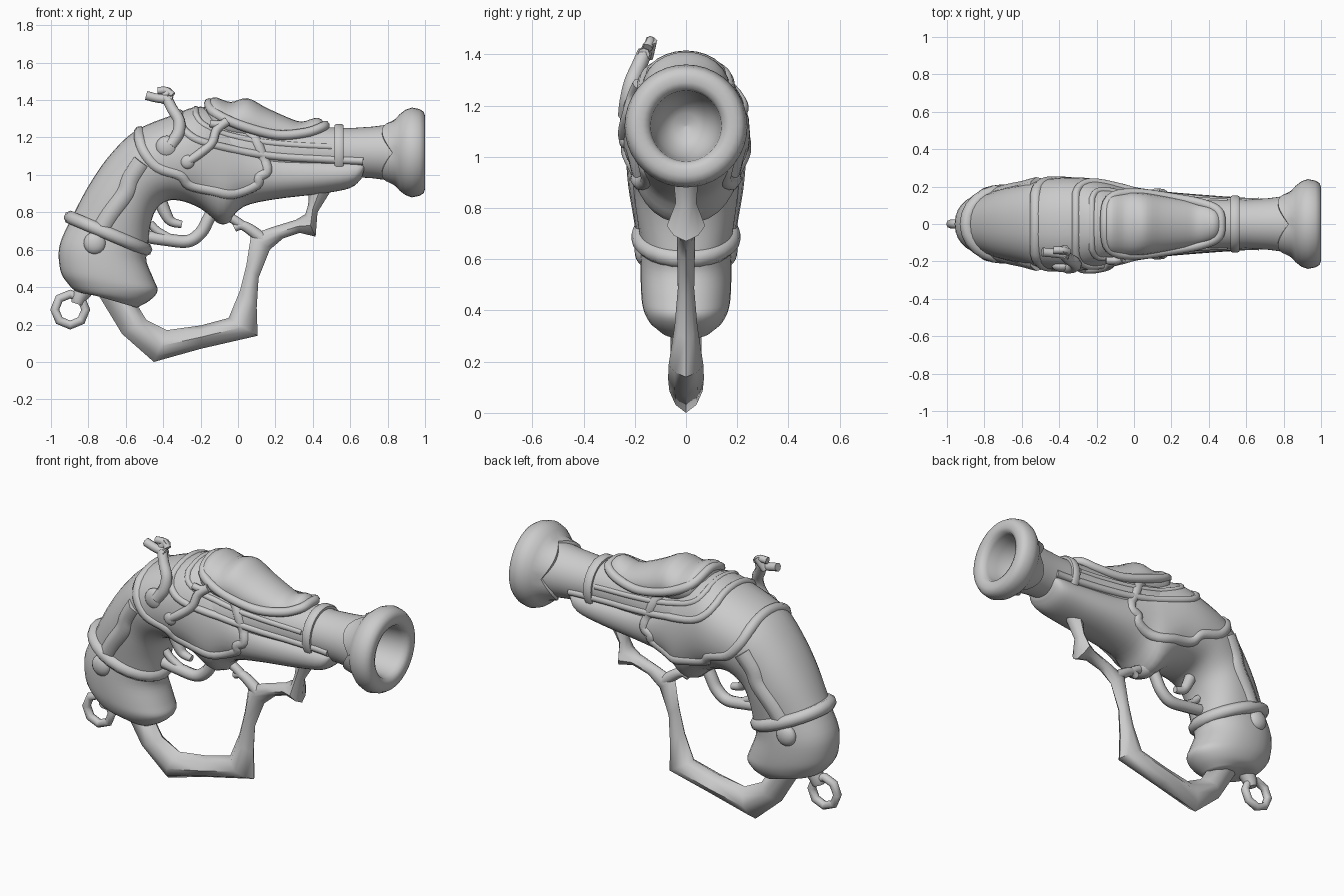
import bpy, bmesh, math
from mathutils import Vector
from mathutils.bvhtree import BVHTree

if "Cube" in bpy.data.objects:
    bpy.data.objects.remove(bpy.data.objects["Cube"])

GREY = (0.6, 0.6, 0.6, 1)
metal = bpy.data.materials.new("plain_grey")
metal.use_nodes = True
metal.diffuse_color = GREY
metal.node_tree.nodes["Principled BSDF"].inputs["Base Color"].default_value = GREY


def finish(name, mesh, angle=50):
    """Link a mesh as a smooth shaded part."""
    ob = bpy.data.objects.new(name, mesh)
    bpy.context.collection.objects.link(ob)
    mesh.materials.clear()
    mesh.materials.append(metal)
    bpy.ops.object.select_all(action='DESELECT')
    ob.select_set(True)
    bpy.context.view_layer.objects.active = ob
    bpy.ops.object.shade_smooth_by_angle(angle=math.radians(angle))
    return ob


def smooth_path(pts, steps, cyclic=False):
    """Catmull-Rom interpolation of equal-length tuples."""
    n, out = len(pts), []
    pick = (lambda i: pts[i % n]) if cyclic else (lambda i: pts[max(0, min(n - 1, i))])
    for i in range(n if cyclic else n - 1):
        quad = [pick(i + k) for k in (-1, 0, 1, 2)]
        for s in range(steps):
            t = s / steps
            out.append(tuple(
                0.5 * (2 * b + (c - a) * t + (2 * a - 5 * b + 4 * c - d) * t * t
                       + (3 * b - a - 3 * c + d) * t ** 3)
                for a, b, c, d in zip(*quad)))
    return out if cyclic else out + [tuple(pts[-1])]


def skin(name, rings, angle=50, caps=True):
    """Bridge rings of points into a tube."""
    bm = bmesh.new()
    rows = [[bm.verts.new(p) for p in ring] for ring in rings]
    n = len(rows[0])
    for r, q in zip(rows, rows[1:]):
        for j in range(n):
            bm.faces.new((r[j], r[(j + 1) % n], q[(j + 1) % n], q[j]))
    if caps:
        bm.faces.new(rows[0])
        bm.faces.new(rows[-1])
    bmesh.ops.recalc_face_normals(bm, faces=bm.faces)
    mesh = bpy.data.meshes.new(name)
    bm.to_mesh(mesh)
    bm.free()
    return finish(name, mesh, angle)


def loft(name, stations, n=32, power=2.2, steps=4, angle=50):
    """Stations: (top x, top z, bottom x, bottom z, half width)."""
    if steps > 1:
        stations = smooth_path(stations, steps)
    bend = lambda v: math.copysign(abs(v) ** (2 / power), v)
    rings = []
    for tx, tz, bx, bz, w in stations:
        ring = []
        for j in range(n):
            a = math.tau * j / n
            c, s = bend(math.cos(a)), bend(math.sin(a))
            ring.append(((tx + bx) / 2 + (tx - bx) / 2 * c, w * s,
                         (tz + bz) / 2 + (tz - bz) / 2 * c))
        rings.append(ring)
    return skin(name, rings, angle)


def lathe(name, profile, n=40, z=1.12, scallop=0.0):
    """Spin (x, radius) pairs about the bore; scallop waves the first rows."""
    rings = []
    for i, (x, r) in enumerate(profile):
        ring = []
        for j in range(n):
            a = math.tau * j / n
            shift = scallop * (1 - abs(math.sin(2 * a))) if i < 2 else 0
            ring.append((x + shift, r * math.cos(a), z + r * math.sin(a)))
        rings.append(ring)
    return skin(name, rings, caps=False)


def tube(name, pts, radius, cyclic=False, steps=5, taper=1.0):
    """Round bar along 3D points, converted to a mesh."""
    path = smooth_path(pts, steps, cyclic) if steps > 1 else pts
    cu = bpy.data.curves.new(name, 'CURVE')
    cu.dimensions = '3D'
    cu.bevel_depth, cu.bevel_resolution, cu.use_fill_caps = radius, 2, True
    sp = cu.splines.new('POLY')
    sp.points.add(len(path) - 1)
    for i, (p, q) in enumerate(zip(sp.points, path)):
        p.co = (*q, 1)
        p.radius = 1 + (taper - 1) * i / (len(path) - 1)
    sp.use_cyclic_u = cyclic
    tmp = bpy.data.objects.new(name + "_path", cu)
    bpy.context.collection.objects.link(tmp)
    dg = bpy.context.evaluated_depsgraph_get()
    mesh = bpy.data.meshes.new_from_object(tmp.evaluated_get(dg))
    bpy.data.objects.remove(tmp)
    return finish(name, mesh)


def ball(name, loc, r, squash=1.0):
    bm = bmesh.new()
    bmesh.ops.create_uvsphere(bm, u_segments=16, v_segments=10, radius=r)
    for v in bm.verts:
        v.co = Vector((v.co.x, v.co.y * squash, v.co.z)) + Vector(loc)
    mesh = bpy.data.meshes.new(name)
    bm.to_mesh(mesh)
    bm.free()
    return finish(name, mesh)


# Stock and grip, one sweeping body
stock = loft("stock", [
    (.69, 1.08, .66, .98, .10), (.66, 1.09, .60, .93, .135), (.45, 1.10, .45, .90, .15),
    (.20, 1.13, .20, .87, .17), (.05, 1.22, .03, .83, .19), (-.05, 1.31, -.08, .74, .215),
    (-.20, 1.365, -.2, .82, .24), (-.35, 1.32, -.30, .86, .25), (-.55, 1.235, -.38, .86, .24),
    (-.69, 1.10, -.44, .81, .215), (-.80, .94, -.47, .72, .20), (-.89, .77, -.48, .61, .18)])

# Barrel, bell muzzle with a hollow bore, and band
barrel = lathe("barrel", [(-.25, .20), (-.1, .20), (.05, .175), (.2, .155), (.4, .138),
                          (.6, .13), (.72, .138), (.85, .155)])
lathe("bell_muzzle", [(.77, .138), (.77, .162), (.84, .178), (.865, .205), (.895, .228),
                      (.93, .24), (.97, .232), (.993, .218), (1.0, .195), (1.0, .17),
                      (.99, .147), (.96, .138), (.9, .132), (.83, .115), (.78, .085),
                      (.75, .05), (.74, .001)], scallop=.055)
lathe("barrel_band", [(.515, .12), (.515, .145), (.525, .152), (.555, .152),
                      (.565, .145), (.565, .12)])

# Butt cap, grip ring and lanyard ring
loft("butt_cap", [
    (-.90, .75, -.48, .60, .172), (-.955, .62, -.49, .54, .177), (-.95, .49, -.45, .44, .175),
    (-.91, .42, -.43, .38, .165), (-.86, .375, -.47, .33, .14), (-.78, .36, -.54, .29, .10)])
tube("grip_ring", [(-.695 - .20 * math.cos(a), .178 * math.sin(a), .687 + .085 * math.cos(a))
                   for a in (math.tau * i / 24 for i in range(24))], .037, True, 1)
tube("lanyard_ring", [(-.897 + .083 * math.cos(a), 0, .28 + .083 * math.sin(a))
                      for a in (math.tau * i / 8 for i in range(8))], .024, True, 1)
tube("lanyard_stud", [(-.78, 0, .44), (-.84, 0, .36), (-.86, 0, .31)], .055, taper=.6)

# Top cover with raised rim
loft("top_cover", [
    (-.18, 1.37, -.17, 1.28, .09), (-.13, 1.415, -.13, 1.2, .16), (-.04, 1.39, -.04, 1.17, .17),
    (.05, 1.41, .05, 1.15, .165), (.15, 1.36, .15, 1.13, .15), (.26, 1.31, .26, 1.13, .13),
    (.34, 1.285, .34, 1.13, .115), (.43, 1.305, .43, 1.14, .09), (.485, 1.25, .48, 1.18, .05)],
    n=24, power=1.95)
edge = [(-.13, .135, 1.335), (0, .165, 1.27), (.2, .14, 1.215), (.36, .11, 1.225),
        (.45, .07, 1.255)]
tube("cover_rim", [(-.155, 0, 1.385)] + edge + [(.465, 0, 1.265)]
     + [(x, -y, z) for x, y, z in reversed(edge)], .026, True)

# Raised trim laid onto both sides of the body
verts, polys = [], []
for ob in (stock, barrel):
    base = len(verts)
    verts += [v.co.copy() for v in ob.data.vertices]
    polys += [[base + i for i in p.vertices] for p in ob.data.polygons]
surface = BVHTree.FromPolygons(verts, polys)


def trim(name, pts, radius, sink, over=False):
    """Cast (x, z) points onto each side; over joins both across the top."""
    sides = []
    for side in (1, -1):
        path = []
        for x, z in smooth_path(pts, 4):
            hit = surface.ray_cast(Vector((x, 2 * side, z)), Vector((0, -side, 0)))[0]
            if hit is not None:
                path.append(Vector((hit.x, hit.y - side * sink, hit.z)))
        sides.append(path)
    left, right = sides
    if not over:
        tube("left_" + name, left, radius, steps=1)
        tube("right_" + name, right, radius, steps=1)
        return
    bridge = []
    for i in range(1, 8):
        spot = left[0].lerp(right[0], i / 8)
        hit = surface.ray_cast(Vector((spot.x, spot.y, 3)), Vector((0, 0, -1)))[0]
        bridge.append(hit - Vector((0, 0, sink)))
    tube(name, left[::-1] + bridge + right, radius, steps=1)


trim("receiver_edge", [(-.525, 1.19), (-.50, 1.12), (-.43, 1.04), (-.31, 1.0),
                       (-.26, .95), (-.14, .92), (-.03, .90), (.10, .95), (.11, .99), (.155, 1.02),
                       (.13, 1.1), (.09, 1.19), (.05, 1.23)], .032, .019, True)
trim("rail", [(-.31, 1.28), (-.28, 1.23), (-.2, 1.18), (0, 1.13), (.2, 1.10),
              (.45, 1.085), (.67, 1.075)], .022, .008, True)
trim("upper_rail", [(-.225, 1.32), (-.19, 1.27), (-.08, 1.22), (.1, 1.18),
                    (.3, 1.16), (.5, 1.15)], .018, .011, True)
trim("grip_strap", [(-.51, 1.07), (-.57, .98), (-.60, .90), (-.68, .79), (-.74, .69)], .058, .037)
for label, y in (("left", .165), ("right", -.165)):
    ball(label + "_strap_end", (-.765, y, .635), .06, .6)

# Trigger and guard
tube("trigger_guard", [(-.49, 0, .67), (-.39, 0, .655), (-.27, 0, .645), (-.2, 0, .69),
                       (-.16, 0, .76), (-.13, 0, .82)], .034)
tube("guard_rest", [(-.47, 0, .74), (-.43, 0, .70), (-.36, 0, .66)], .022)
tube("trigger", [(-.42, 0, .87), (-.385, 0, .79), (-.355, 0, .75), (-.30, 0, .735)], .038, taper=.5)

# Lever frame below, with an edged section
loft("lever_frame", [
    (-.76, .38, -.56, .34, .06), (-.62, .15, -.49, .225, .06), (-.45, 0, -.38, .17, .065),
    (-.2, .07, -.2, .195, .07), (.105, .14, -.05, .235, .068), (.10, .29, .01, .38, .045),
    (.11, .45, .045, .52, .032), (.17, .60, .07, .68, .035), (.24, .66, .18, .72, .035),
    (.33, .69, .31, .76, .045), (.415, .67, .36, .79, .075), (.425, .80, .375, .84, .04),
    (.50, .92, .38, .93, .05)], n=8, power=1.5, steps=1, angle=60)
tube("lever_spur", [(.14, 0, .65), (.07, 0, .705), (.02, 0, .73), (-.02, 0, .715)], .034, taper=.6)
tube("lever_latch", [(.03, 0, .725), (-.02, 0, .76), (-.08, 0, .79)], .025)
ball("keel_knob", (-.08, 0, .79), .055, 1.4)

# Hammer and strike arm, right side only
ball("hammer_pivot", (-.38, -.225, 1.15), .06, .55)
tube("hammer_arm", [(-.36, -.23, 1.16), (-.32, -.225, 1.22), (-.315, -.21, 1.29),
                    (-.35, -.185, 1.35), (-.38, -.16, 1.41)], .036, taper=.8)
tube("hammer_jaw", [(-.49, -.15, 1.425), (-.43, -.155, 1.41), (-.35, -.165, 1.40)], .024)
tube("hammer_top_jaw", [(-.43, -.14, 1.45), (-.38, -.14, 1.45), (-.35, -.15, 1.425)], .02)
tube("hammer_screw", [(-.41, -.15, 1.39), (-.365, -.135, 1.455)], .024, steps=1)
ball("strike_pivot", (-.27, -.24, 1.07), .038, .6)
tube("strike_arm", [(-.27, -.24, 1.07), (-.21, -.24, 1.11), (-.14, -.225, 1.17),
                    (-.115, -.205, 1.24), (-.06, -.185, 1.285)], .024)
tube("strike_plate", [(-.15, -.195, 1.275), (-.10, -.195, 1.27), (-.06, -.185, 1.285)], .02)
